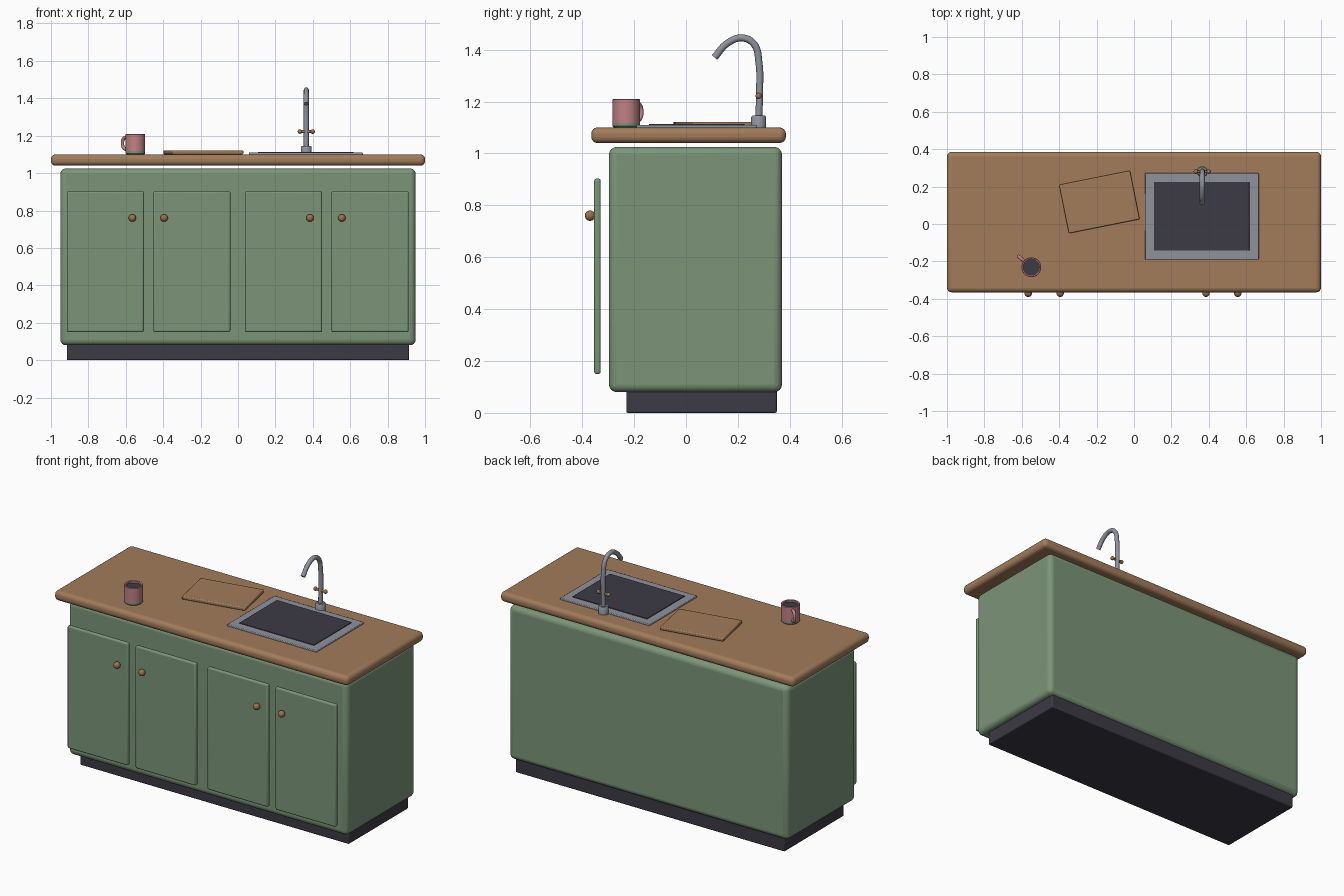
import bpy, bmesh, math
from mathutils import Vector

cube = bpy.data.objects.get("Cube")
if cube:
    bpy.data.objects.remove(cube, do_unlink=True)


def material(name, r, g, b):
    m = bpy.data.materials.new(name)
    m.use_nodes = True
    m.diffuse_color = (r, g, b, 1)
    m.node_tree.nodes["Principled BSDF"].inputs["Base Color"].default_value = (r, g, b, 1)
    return m


GREEN = material("sage green", 0.2, 0.3, 0.19)
WOOD = material("warm wood", 0.36, 0.2, 0.105)
STEEL = material("steel grey", 0.28, 0.29, 0.34)
DARK = material("charcoal", 0.045, 0.043, 0.06)
PINK = material("dusty pink", 0.52, 0.22, 0.24)
BRASS = material("brass", 0.33, 0.17, 0.075)


def finish(name, mat):
    ob = bpy.context.object
    ob.name = name
    ob.data.materials.append(mat)
    return ob


def smooth(ob):
    bpy.ops.object.select_all(action='DESELECT')
    ob.select_set(True)
    bpy.context.view_layer.objects.active = ob
    bpy.ops.object.shade_smooth_by_angle(angle=math.radians(40))
    return ob


def box(name, mat, x, y, z, bevel=0.0, segments=3, turn=0.0):
    """Rounded box from (min, max) ranges on each axis."""
    mid = [sum(r) / 2 for r in (x, y, z)]
    bpy.ops.mesh.primitive_cube_add(size=1, location=mid, rotation=(0, 0, turn))
    ob = finish(name, mat)
    size = Vector([r[1] - r[0] for r in (x, y, z)])
    for v in ob.data.vertices:
        v.co *= size
    if bevel:
        mod = ob.modifiers.new("round", 'BEVEL')
        mod.width, mod.segments = bevel, segments
    return smooth(ob)


def lathe(name, mat, profile, loc, sides=32):
    """Spin a (radius, height) profile about the vertical axis."""
    bm = bmesh.new()
    pts = [bm.verts.new((r, 0, h)) for r, h in profile]
    edges = [bm.edges.new(p) for p in zip(pts, pts[1:])]
    bmesh.ops.spin(bm, geom=pts + edges, axis=(0, 0, 1), cent=(0, 0, 0),
                   angle=math.tau, steps=sides)
    bmesh.ops.remove_doubles(bm, verts=bm.verts, dist=1e-5)
    bmesh.ops.recalc_face_normals(bm, faces=bm.faces)
    mesh = bpy.data.meshes.new(name)
    bm.to_mesh(mesh)
    bm.free()
    ob = bpy.data.objects.new(name, mesh)
    bpy.context.collection.objects.link(ob)
    mesh.materials.append(mat)
    ob.location = loc
    return smooth(ob)


def tube(name, mat, points, radius):
    """Round tube along a smooth path."""
    cu = bpy.data.curves.new(name, 'CURVE')
    cu.dimensions = '3D'
    cu.bevel_depth, cu.bevel_resolution, cu.resolution_u = radius, 4, 8
    cu.use_fill_caps = True
    sp = cu.splines.new('BEZIER')
    sp.bezier_points.add(len(points) - 1)
    for bp, p in zip(sp.bezier_points, points):
        bp.co = p
        bp.handle_left_type = bp.handle_right_type = 'AUTO'
    ob = bpy.data.objects.new(name, cu)
    bpy.context.collection.objects.link(ob)
    cu.materials.append(mat)
    return ob


def ball(name, mat, loc, scale):
    bpy.ops.mesh.primitive_uv_sphere_add(segments=20, ring_count=12, radius=1, location=loc)
    ob = finish(name, mat)
    ob.scale = scale
    return smooth(ob)


# Cabinet
box("plinth", DARK, (-0.915, 0.915), (-0.23, 0.35), (0, 0.1), 0.006, 2)
box("cabinet_body", GREEN, (-0.95, 0.95), (-0.297, 0.37), (0.08, 1.025), 0.03, 4)
box("countertop", WOOD, (-1, 1), (-0.365, 0.385), (1.04, 1.1), 0.024, 4)

# Doors and knobs, each knob beside the gap of its pair
for i, (left, knob) in enumerate([(-0.915, -0.565), (-0.453, -0.395), (0.037, 0.385), (0.5, 0.555)]):
    box(f"door_{i + 1}", GREEN, (left, left + 0.412), (-0.354, -0.329), (0.15, 0.903), 0.009, 3)
    ball(f"knob_{i + 1}", BRASS, (knob, -0.37, 0.76), (0.02, 0.02, 0.02))

# Sink
box("sink_rim", STEEL, (0.058, 0.667), (-0.191, 0.273), (1.09, 1.11), 0.004, 2)
box("sink_basin", DARK, (0.107, 0.617), (-0.142, 0.225), (1.106, 1.114), 0.001, 1)

# Tap
TAP = (0.365, 0.28)
lathe("tap_base", STEEL, [(0, 0), (0.029, 0), (0.029, 0.04), (0.024, 0.046), (0, 0.046)], (*TAP, 1.1), 24)
path = [(0.28, 1.13), (0.284, 1.25), (0.281, 1.35), (0.263, 1.42), (0.218, 1.445), (0.16, 1.425), (0.11, 1.37)]
tube("tap_spout", STEEL, [(TAP[0], y, z) for y, z in path], 0.0135)
tube("tap_handle", BRASS, [(TAP[0] + dx, TAP[1], 1.222) for dx in (-0.034, 0.034)], 0.008)
for side, dx in (("right", -0.034), ("left", 0.034)):
    ball(f"tap_handle_end_{side}", BRASS, (TAP[0] + dx, TAP[1], 1.222), (0.012,) * 3)

# Cutting board
box("cutting_board", WOOD, (-0.378, 0.008), (-0.015, 0.25), (1.1, 1.122), 0.006, 2, math.radians(11.3))

# Mug with a glazed foot, dark drink and a side handle
MUG = Vector((-0.549, -0.231, 1.1))
mug = lathe("mug", PINK, [(0, 0), (0.047, 0), (0.053, 0.006), (0.053, 0.018), (0.053, 0.107),
                          (0.05, 0.11), (0.043, 0.108), (0.043, 0.085)], MUG)
mug.data.materials.append(GREEN)
for f in mug.data.polygons:
    f.material_index = int(f.center.z < 0.018)
lathe("drink", DARK, [(0, 0.098), (0.044, 0.098)], MUG)
out = Vector((-1, 0.85, 0)).normalized()
loop = [(0.046, 0.09), (0.078, 0.088), (0.09, 0.06), (0.078, 0.032), (0.046, 0.028)]
tube("mug_handle", PINK, [MUG + out * d + Vector((0, 0, h)) for d, h in loop], 0.009)
